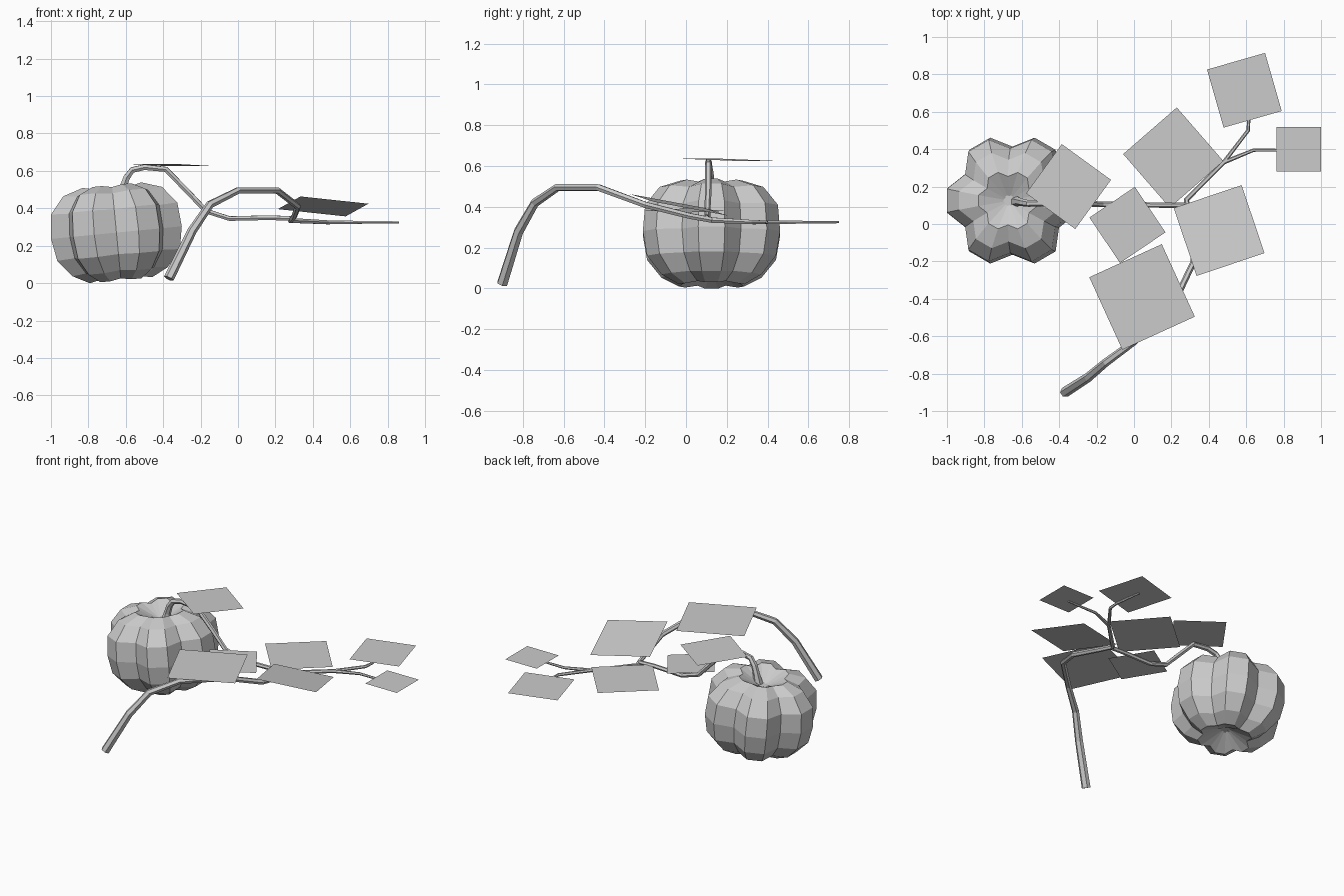
import bpy, bmesh
from math import radians, cos, sin, pi
from mathutils import Matrix, Vector

cube = bpy.data.objects.get("Cube")
if cube:
    bpy.data.objects.remove(cube, do_unlink=True)

grey = bpy.data.materials.new("plain grey")
grey.use_nodes = True
grey.diffuse_color = (0.6, 0.6, 0.6, 1)
grey.node_tree.nodes["Principled BSDF"].inputs["Base Color"].default_value = (0.6, 0.6, 0.6, 1)


def add_object(name, data):
    data.materials.append(grey)
    obj = bpy.data.objects.new(name, data)
    bpy.context.collection.objects.link(obj)
    return obj


# Ribbed gourd: each rib has two ridge columns and one groove column
def make_pumpkin(name, centre, lean, profile, ribs=6, groove=0.81):
    columns = []
    for i in range(ribs):
        middle = 2 * pi * i / ribs
        for offset, scale in ((-10.5, 1), (10.5, 1), (30, groove)):
            columns.append((middle + radians(offset), scale))
    bm = bmesh.new()
    rings = []
    for radius, z in profile:
        rings.append([bm.verts.new((radius * s * cos(a), radius * s * sin(a),
                                    z * (1 if s == 1 else 0.96)))
                      for a, s in columns])
    count = len(columns)
    for low, high in zip(rings, rings[1:]):
        for i in range(count):
            j = (i + 1) % count
            bm.faces.new((low[i], low[j], high[j], high[i]))
    bm.faces.new(rings[0][::-1])
    bm.faces.new(rings[-1])
    bm.transform(Matrix.Translation(centre) @ Matrix.Rotation(radians(lean), 4, "Y"))
    mesh = bpy.data.meshes.new(name)
    bm.to_mesh(mesh)
    bm.free()
    return add_object(name, mesh)


# Six-sided tapering stalk along a path of (x, y, z, radius)
def make_stalk(name, path):
    curve = bpy.data.curves.new(name, "CURVE")
    curve.dimensions = "3D"
    curve.bevel_depth = 1
    curve.bevel_resolution = 1
    curve.use_fill_caps = True
    spline = curve.splines.new("POLY")
    spline.points.add(len(path) - 1)
    for point, (x, y, z, radius) in zip(spline.points, path):
        point.co = (x, y, z, 1)
        point.radius = radius
    helper = bpy.data.objects.new(name + " path", curve)
    bpy.context.collection.objects.link(helper)
    bpy.context.view_layer.update()
    graph = bpy.context.evaluated_depsgraph_get()
    mesh = bpy.data.meshes.new_from_object(helper.evaluated_get(graph))
    bpy.data.objects.remove(helper, do_unlink=True)
    mesh.name = name
    mesh.materials.clear()
    for face in mesh.polygons:
        face.use_smooth = False
    return add_object(name, mesh)


# Flat square leaf, turned about z and tilted by its slopes in x and y
def make_leaf(name, centre, size, turn, slope=(0, 0)):
    bm = bmesh.new()
    bmesh.ops.create_grid(bm, x_segments=1, y_segments=1, size=size / 2)
    bm.transform(Matrix.Rotation(radians(turn), 4, "Z"))
    for v in bm.verts:
        v.co.z = v.co.x * slope[0] + v.co.y * slope[1]
        v.co += Vector(centre)
    mesh = bpy.data.meshes.new(name)
    bm.to_mesh(mesh)
    bm.free()
    return add_object(name, mesh)


make_pumpkin("pumpkin", (-0.65, 0.125, 0.27), -5.5, [
    (0.03, -0.19), (0.17, -0.256), (0.26, -0.21), (0.335, -0.12),
    (0.357, 0), (0.345, 0.13), (0.27, 0.22), (0.16, 0.255), (0.03, 0.19)])

make_stalk("main_vine", [
    (-0.37, -0.9, 0.025, 0.028), (-0.245, -0.82, 0.28, 0.025),
    (-0.15, -0.74, 0.42, 0.022), (0, -0.63, 0.495, 0.019),
    (0.21, -0.43, 0.495, 0.018), (0.32, -0.2, 0.41, 0.017),
    (0.3, 0.02, 0.355, 0.016), (0.28, 0.13, 0.335, 0.015),
    (0.48, 0.33, 0.325, 0.012), (0.64, 0.395, 0.325, 0.009),
    (0.86, 0.395, 0.325, 0.006)])

make_stalk("pumpkin_stem", [
    (-0.63, 0.12, 0.44, 0.032), (-0.615, 0.12, 0.51, 0.022),
    (-0.595, 0.115, 0.565, 0.02), (-0.565, 0.11, 0.605, 0.018),
    (-0.5, 0.11, 0.62, 0.017), (-0.385, 0.11, 0.608, 0.016),
    (-0.27, 0.11, 0.49, 0.016), (-0.17, 0.105, 0.385, 0.015),
    (-0.045, 0.105, 0.345, 0.014), (0.17, 0.1, 0.35, 0.014),
    (0.29, 0.1, 0.345, 0.014)])

make_stalk("side_branch", [
    (0.48, 0.33, 0.325, 0.011), (0.61, 0.5, 0.325, 0.01),
    (0.615, 0.57, 0.325, 0.008), (0.59, 0.75, 0.325, 0.006)])

make_leaf("stem_leaf", (-0.35, 0.2, 0.631), 0.325, -36, (-0.02, -0.026))
make_leaf("middle_leaf", (-0.035, -0.005, 0.382), 0.293, 34, (-0.055, 0))
make_leaf("back_leaf", (0.21, 0.355, 0.35), 0.38, 41)
make_leaf("tilted_leaf", (0.455, -0.035, 0.41), 0.383, 18.5, (-0.04, -0.2))
make_leaf("front_leaf", (0.043, -0.39, 0.515), 0.426, 24.5)
make_leaf("branch_leaf", (0.59, 0.715, 0.334), 0.323, 16)
make_leaf("end_leaf", (0.88, 0.4, 0.333), 0.237, 0)
